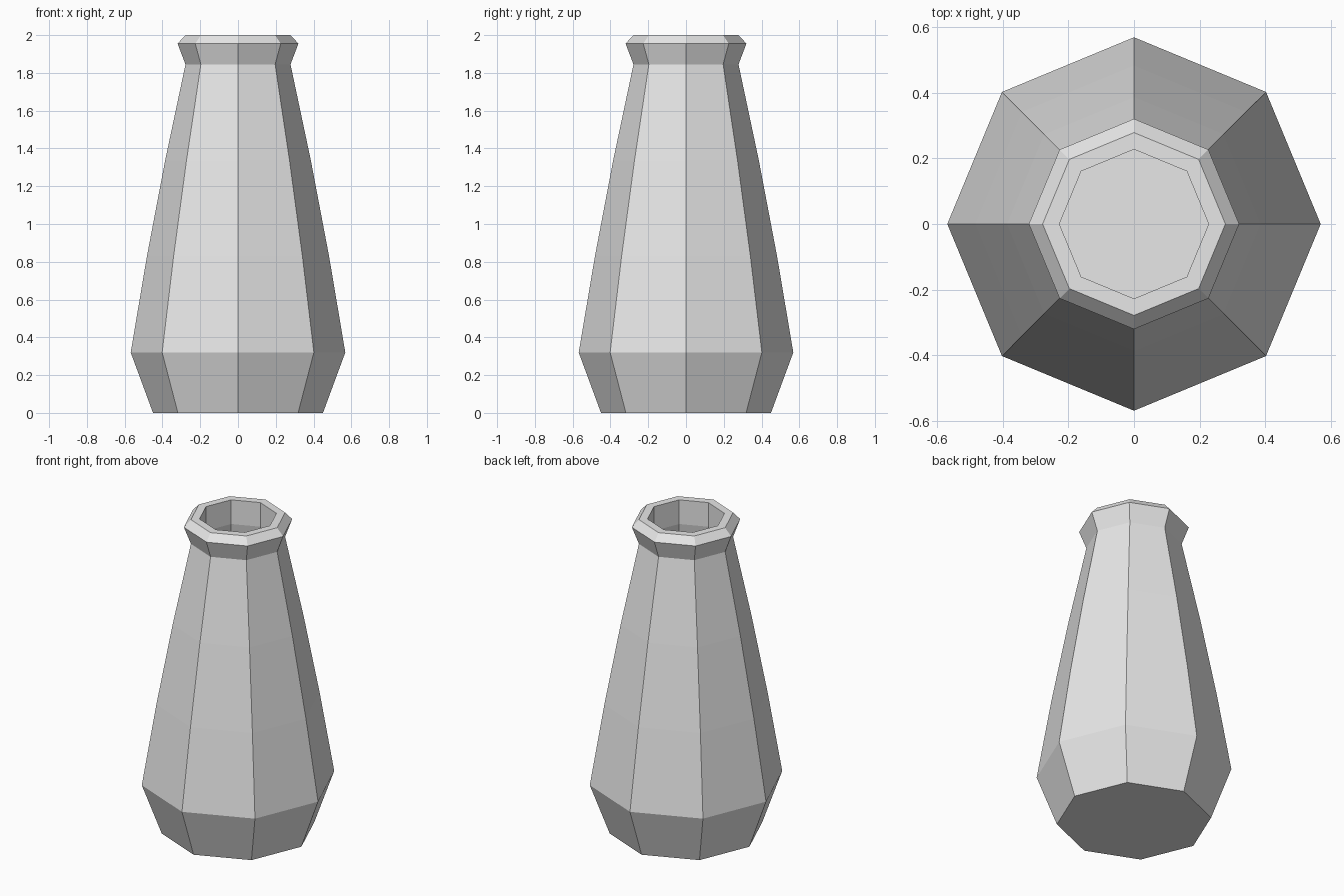
import bpy
import bmesh
from math import cos, sin, tau

cube = bpy.data.objects.get("Cube")
if cube:
    bpy.data.objects.remove(cube, do_unlink=True)

SIDES = 8

# Plain grey clay
clay = bpy.data.materials.new("grey_clay")
clay.use_nodes = True
grey = (0.8, 0.8, 0.8, 1)
clay.diffuse_color = grey
clay.node_tree.nodes["Principled BSDF"].inputs["Base Color"].default_value = grey

# Radius and height: foot, shoulder, tapering body, neck, flared lip
outside = [(0.45, 0), (0.568, 0.32), (0.482, 0.83), (0.386, 1.335),
           (0.278, 1.845), (0.32, 1.955), (0.278, 2)]
# Straight mouth, then a hollow that follows the body
inside = [(0.227, 2), (0.227, 1.845), (0.33, 1.335),
          (0.425, 0.83), (0.51, 0.32), (0.41, 0.06)]


def lathe(name, profile, material):
    """Turn a profile into a faceted vessel closed at both ends."""
    bm = bmesh.new()
    rings = [[bm.verts.new((r * cos(tau * i / SIDES), r * sin(tau * i / SIDES), z))
              for i in range(SIDES)] for r, z in profile]
    for low, high in zip(rings, rings[1:]):
        for i in range(SIDES):
            j = (i + 1) % SIDES
            bm.faces.new((low[i], low[j], high[j], high[i]))
    bm.faces.new(rings[0][::-1])
    bm.faces.new(rings[-1])
    bmesh.ops.recalc_face_normals(bm, faces=bm.faces)
    mesh = bpy.data.meshes.new(name)
    bm.to_mesh(mesh)
    bm.free()
    mesh.materials.append(material)
    obj = bpy.data.objects.new(name, mesh)
    bpy.context.collection.objects.link(obj)
    return obj


lathe("vase", outside + inside, clay)
